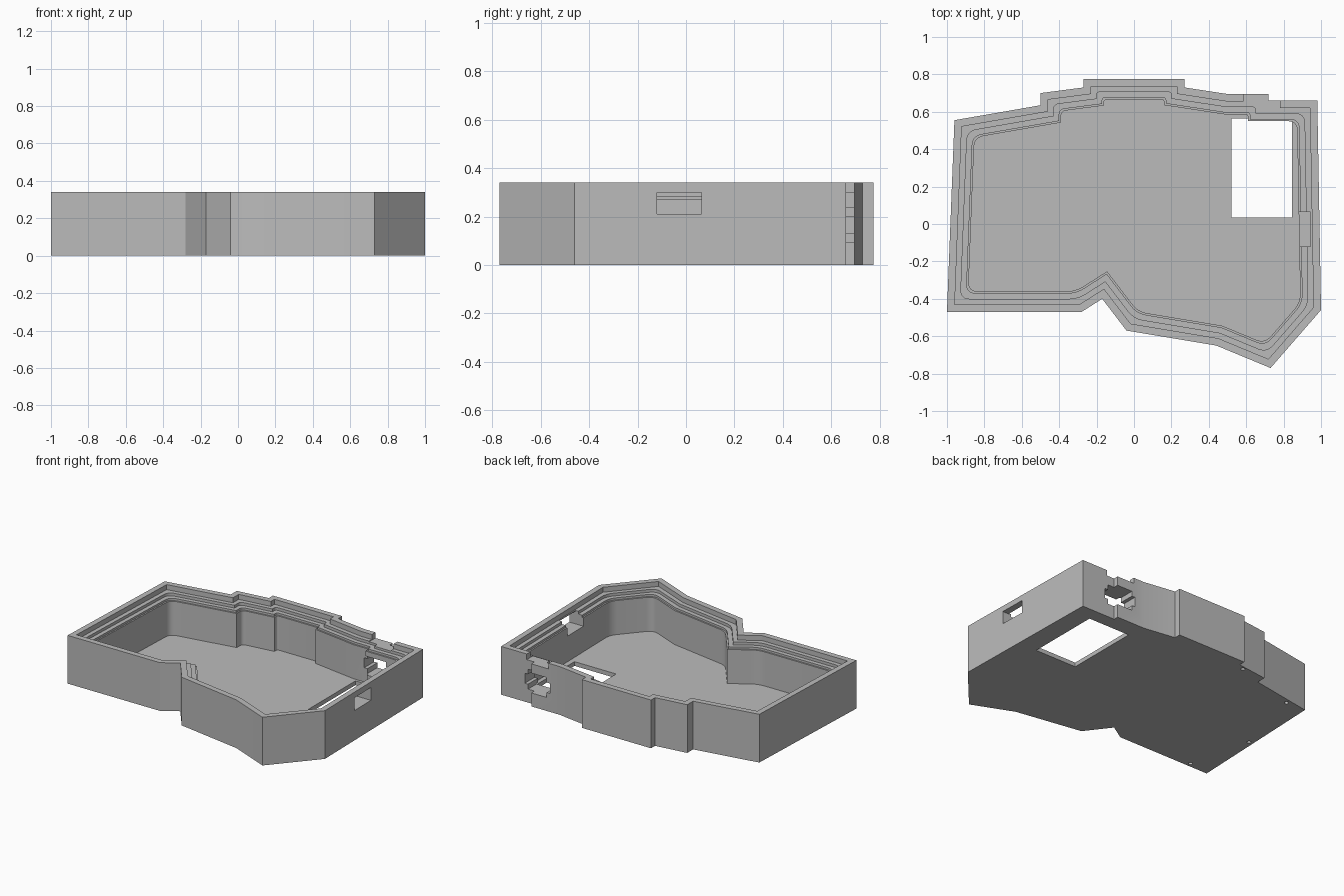
import bpy, bmesh, math
from mathutils import Vector

cube = bpy.data.objects.get("Cube")
if cube:
    bpy.data.objects.remove(cube, do_unlink=True)

HEIGHT, FLOOR = 0.34, 0.03

# Outline of the tray, counter-clockwise from the front right corner
OUTLINE = [Vector(p) for p in (
    (-1, -0.47), (-0.28, -0.47), (-0.17, -0.4), (-0.04, -0.57),
    (0.44, -0.65), (0.73, -0.77), (1, -0.46), (0.98, 0.66),
    (0.72, 0.66), (0.72, 0.695), (0.5, 0.695), (0.27, 0.73),
    (0.27, 0.775), (-0.27, 0.775), (-0.27, 0.73), (-0.5, 0.7),
    (-0.5, 0.635), (-0.96, 0.555))]

grey = bpy.data.materials.new("light grey")
grey.use_nodes = True
colour = (0.5, 0.5, 0.5, 1)
grey.diffuse_color = colour
grey.node_tree.nodes["Principled BSDF"].inputs["Base Color"].default_value = colour


def inset(points, distance):
    """Move every edge inward and mitre the corners."""
    result = []
    for i, p in enumerate(points):
        a = (p - points[i - 1]).normalized()
        b = (points[(i + 1) % len(points)] - p).normalized()
        na, nb = Vector((-a.y, a.x)), Vector((-b.y, b.x))
        result.append(p + (na + nb) * distance / (1 + na.dot(nb)))
    return result


def round_corners(points, radius, steps=6):
    """Round the outward corners, leave the inward ones sharp."""
    result = []
    for i, p in enumerate(points):
        before, after = points[i - 1] - p, points[(i + 1) % len(points)] - p
        if before.cross(after) > -0.002 * before.length * after.length or radius == 0:
            if before.cross(after) >= 0 or radius == 0:
                result.append(p)
                continue
        reach = min(radius, 0.45 * before.length, 0.45 * after.length)
        start, end = p + before.normalized() * reach, p + after.normalized() * reach
        for k in range(steps + 1):
            t = k / steps
            result.append(start * (1 - t) ** 2 + p * 2 * t * (1 - t) + end * t * t)
    return result


def prism(name, points, low, high):
    bm = bmesh.new()
    base = bm.faces.new([bm.verts.new((p[0], p[1], low)) for p in points])
    top = bmesh.ops.extrude_face_region(bm, geom=[base])["geom"]
    bmesh.ops.translate(bm, vec=(0, 0, high - low),
                        verts=[v for v in top if isinstance(v, bmesh.types.BMVert)])
    bmesh.ops.recalc_face_normals(bm, faces=bm.faces)
    mesh = bpy.data.meshes.new(name)
    bm.to_mesh(mesh)
    bm.free()
    mesh.materials.append(grey)
    obj = bpy.data.objects.new(name, mesh)
    bpy.context.collection.objects.link(obj)
    return obj


tray = prism("case_tray", OUTLINE, 0, HEIGHT)


def cut(points, low, high):
    cutter = prism("cutter", points, low, high)
    cutter.hide_render = True
    mod = tray.modifiers.new("cut", "BOOLEAN")
    mod.operation, mod.solver, mod.object = "DIFFERENCE", "EXACT", cutter
    bpy.context.view_layer.objects.active = tray
    bpy.ops.object.modifier_apply(modifier=mod.name)
    bpy.data.objects.remove(cutter, do_unlink=True)


def cut_box(x0, x1, y0, y1, z0, z1):
    cut([(x0, y0), (x1, y0), (x1, y1), (x0, y1)], z0, z1)


# Stepped rim and cavity
for distance, radius, low in ((0.04, 0, 0.305), (0.07, 0.05, 0.285),
                              (0.1, 0.05, 0.27), (0.11, 0.05, FLOOR)):
    cut(round_corners(inset(OUTLINE, distance), radius), low, 0.5)

# Floor window
cut_box(0.52, 0.845, 0.035, 0.565, -0.1, 0.1)

# Side slot, open to the ledge on the inside
cut_box(0.86, 1.1, -0.12, 0.065, 0.21, 0.3)
cut_box(0.86, 0.945, -0.12, 0.065, 0.22, 0.4)

# Back port with side tabs and a dip in the rim
cut_box(0.6, 0.77, 0.5, 0.8, 0.095, 0.235)
cut_box(0.575, 0.795, 0.5, 0.8, 0.13, 0.2)
cut_box(0.585, 0.78, 0.5, 0.8, 0.3, 0.4)

# Small blind holes under the wall
for x, y in ((-0.81, 0.55), (-0.32, 0.7), (-0.95, 0.01), (-0.84, -0.44)):
    ring = [(x + 0.014 * math.cos(k * math.pi / 6), y + 0.014 * math.sin(k * math.pi / 6))
            for k in range(12)]
    cut(ring, -0.1, 0.03)

# Crisp edges, smooth rounded inner corners
tray.select_set(True)
bpy.context.view_layer.objects.active = tray
bpy.ops.object.shade_smooth_by_angle(angle=math.radians(25))
